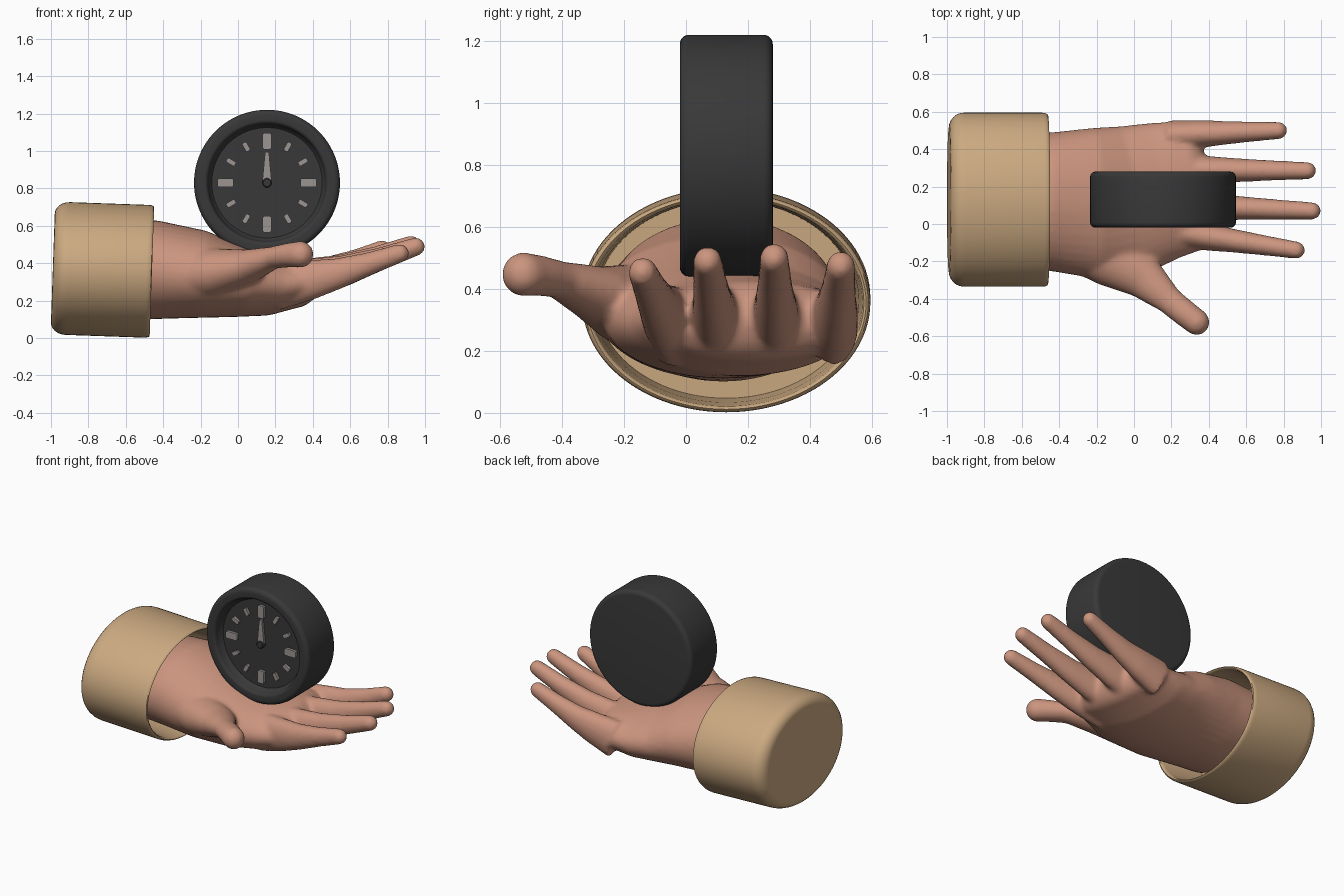
import bpy, bmesh, math
from mathutils import Vector, Matrix

if "Cube" in bpy.data.objects:
    bpy.data.objects.remove(bpy.data.objects["Cube"])


def material(name, rgb):
    m = bpy.data.materials.new(name)
    m.diffuse_color = (*rgb, 1)
    m.use_nodes = True
    m.node_tree.nodes["Principled BSDF"].inputs["Base Color"].default_value = m.diffuse_color
    return m


SKIN = material("skin", (0.60, 0.30, 0.21))
CLOTH = material("tan cloth", (0.60, 0.40, 0.22))
DARK = material("charcoal", (0.040, 0.040, 0.040))
GREY = material("light grey", (0.33, 0.30, 0.29))


def finish(name, bm, mat):
    bmesh.ops.recalc_face_normals(bm, faces=bm.faces)
    me = bpy.data.meshes.new(name)
    bm.to_mesh(me)
    bm.free()
    me.materials.append(mat)
    ob = bpy.data.objects.new(name, me)
    bpy.context.collection.objects.link(ob)
    return ob


def smooth(ob, angle=35):
    bpy.ops.object.select_all(action='DESELECT')
    bpy.context.view_layer.objects.active = ob
    ob.select_set(True)
    bpy.ops.object.shade_smooth_by_angle(angle=math.radians(angle))


def bridge(bm, rings):
    n = len(rings[0])
    for r, s in zip(rings, rings[1:]):
        for i in range(n):
            bm.faces.new((r[i], r[(i + 1) % n], s[(i + 1) % n], s[i]))
    bm.faces.new(rings[0])
    bm.faces.new(rings[-1])


def loft(bm, sections, dome, n=28):
    """Tube through (x, y, z, half width, half height) with a rounded far end."""
    secs = [(Vector(s[:3]), s[3], s[4]) for s in sections]
    end, w, h = secs[-1]
    d = (end - secs[-2][0]).normalized()
    for k in range(1, 7):
        t = math.radians(k * 14)
        secs.append((end + d * dome * math.sin(t), w * math.cos(t), h * math.cos(t)))
    rings = []
    for k, (c, w, h) in enumerate(secs):
        d = (secs[min(k + 1, len(secs) - 1)][0] - secs[max(k - 1, 0)][0]).normalized()
        side = d.cross(Vector((0, 0, 1))).normalized()
        up = side.cross(d)
        rings.append([bm.verts.new(c + side * w * math.cos(a) + up * h * math.sin(a))
                      for a in (2 * math.pi * i / n for i in range(n))])
    bridge(bm, rings)


def lathe(name, profile, mat, matrix, n=96):
    """Solid turned about z from (radius, height) points, then placed by matrix."""
    bm = bmesh.new()
    bridge(bm, [[bm.verts.new((r * math.cos(a), r * math.sin(a), z))
                 for a in (2 * math.pi * i / n for i in range(n))] for r, z in profile])
    bm.transform(matrix)
    ob = finish(name, bm, mat)
    smooth(ob)
    return ob


def corner(r, z, rad, a0, a1, steps=6):
    """Arc of profile points about (r, z)."""
    return [(r + rad * math.cos(math.radians(a0 + (a1 - a0) * k / steps)),
             z + rad * math.sin(math.radians(a0 + (a1 - a0) * k / steps)))
            for k in range(steps + 1)]


# Hand: palm, four fingers and thumb fused into one skin
bm = bmesh.new()
loft(bm, [(-0.62, .12, .365, .36, .255), (-0.45, .12, .365, .37, .265),
          (-0.2, .11, .34, .405, .235), (0.0, .13, .30, .40, .19),
          (0.16, .18, .285, .37, .165), (0.3, .205, .295, .35, .135)], 0.12, 40)
# finger: root y, tip x, y, z
for y0, tx, ty, tz in ((-.04, .91, -.14, .455), (.10, .995, .07, .49),
                       (.29, .97, .285, .50), (.475, .815, .50, .475)):
    root, tip = Vector((.2, y0, .275)), Vector((tx - .04, ty, tz))
    secs = []
    for t, w, h, sag in ((0, .08, .13, 0), (.3, .073, .105, .015), (.5, .063, .083, .02),
                         (.75, .054, .062, .012), (1, .047, .05, 0)):
        p = root.lerp(tip, t)
        secs.append((p.x, p.y, p.z - sag, w, h))
    loft(bm, secs, 0.045)
loft(bm, [(-0.4, -.03, .33, .17, .16), (-0.12, -.19, .35, .15, .13),
          (0.06, -.29, .385, .115, .09), (0.19, -.41, .43, .074, .06),
          (0.27, -.475, .443, .072, .066), (0.335, -.525, .447, .07, .072)], 0.07)
hand = finish("hand", bm, SKIN)
mod = hand.modifiers.new("fuse", 'REMESH')
mod.mode, mod.voxel_size, mod.use_smooth_shade = 'VOXEL', 0.012, True
mod = hand.modifiers.new("soften", 'SMOOTH')
mod.factor, mod.iterations = 0.5, 14

# Sleeve cuff: oval cup, open toward the hand
cuff_place = (Matrix.Translation((-0.725, .13, .365)) @ Matrix.Rotation(math.radians(2), 4, 'Y')
              @ Matrix.Diagonal((1, .465, .355, 1)) @ Matrix.Rotation(math.radians(90), 4, 'Y'))
profile = [(0.01, -.265)] + [(1 + (r - 1) * 2.2, z) for r, z in corner(.92, -.185, .08, -90, 0)]
profile += corner(.955, .235, .03, 0, 180)[:]
profile = [(r + .015 if z > .2 else r, z) for r, z in profile]
profile += [(.92, .14), (.90, -.05), (.01, -.05)]
lathe("sleeve_cuff", profile, CLOTH, cuff_place)

# Clock: drum with a rounded rim and sunken dial, facing the front
C = Vector((.155, 0, .83))
to_front = Matrix.Translation(C) @ Matrix.Rotation(math.radians(90), 4, 'X')
profile = [(.005, -.28)] + corner(.36, -.25, .03, -90, 0) + corner(.36, -.01, .03, 0, 90)
profile += corner(.335, -.0, .02, 90, 180) + [(.305, -.03), (.295, -.04), (.005, -.04)]
lathe("clock_case", profile, DARK, to_front)


def block(name, points, angle, z0, z1, mat):
    """Dial part: outline in the dial plane, turned by angle and thickened."""
    bm = bmesh.new()
    bridge(bm, [[bm.verts.new((x, y, z)) for x, y in points] for z in (z0, z1)])
    bm.transform(to_front @ Matrix.Rotation(angle, 4, 'Z'))
    return finish(name, bm, mat)


# Hour marks, larger at the quarters
for k in range(12):
    w, l, c = (.024, .043, .008) if k % 3 == 0 else (.013, .026, .005)
    r = .222
    pts = [(-w, r - l + c), (-w + c, r - l), (w - c, r - l), (w, r - l + c),
           (w, r + l - c), (w - c, r + l), (c - w, r + l), (-w, r + l - c)]
    block("hour_mark_%d" % k, pts, -k * math.pi / 6, -.045, -.022, GREY)

# Clock hand and its pin
block("clock_hand", [(-.024, .015), (.024, .015), (.010, .165), (-.010, .165)], 0, -.045, -.022, GREY)
lathe("clock_pin", [(.003, -.045), (.025, -.045), (.025, -.016), (.020, -.012), (.003, -.012)],
      DARK, to_front, 24)
